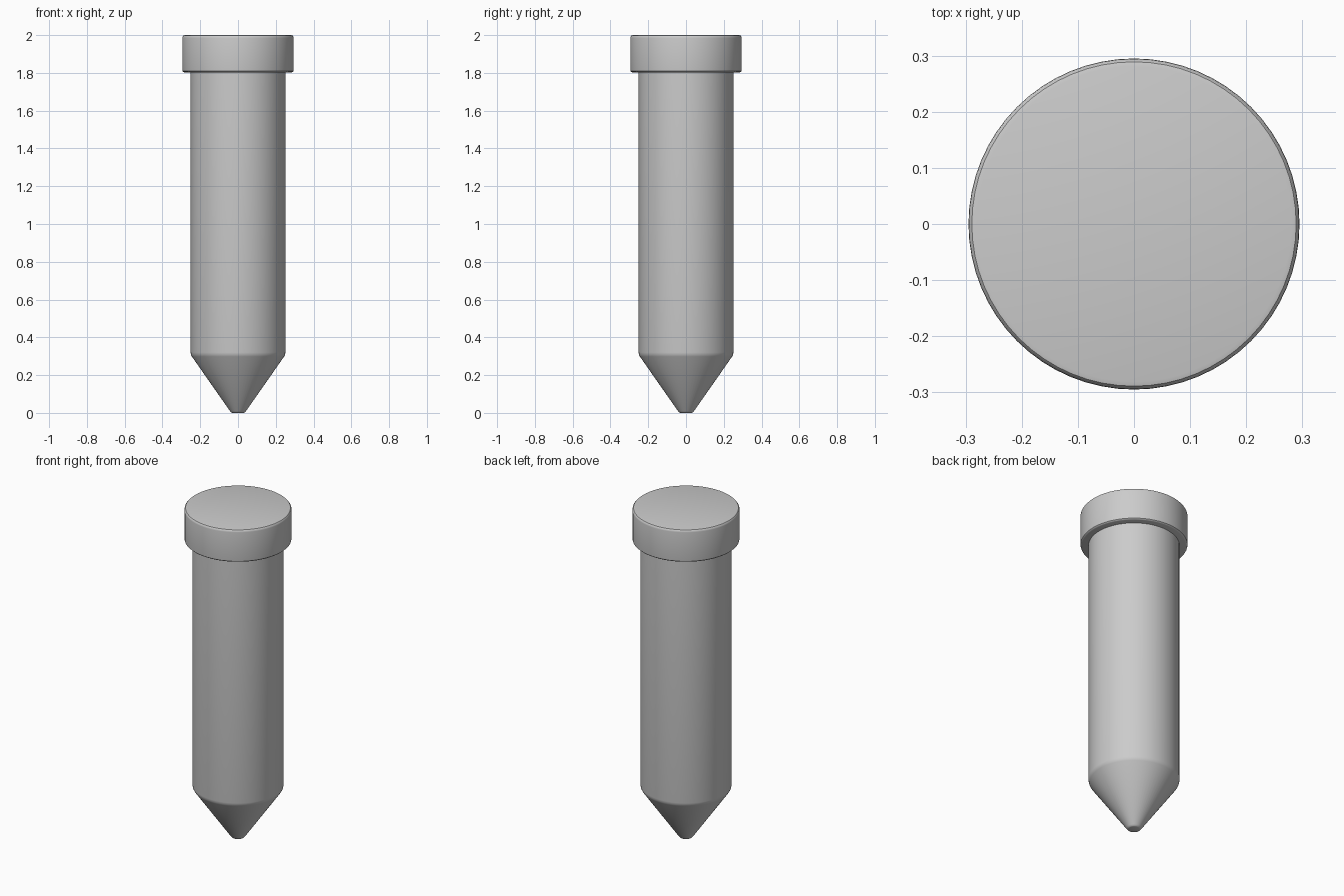
import bpy
import bmesh
from math import tau, radians

SIDES = 64

cube = bpy.data.objects.get("Cube")
if cube:
    bpy.data.objects.remove(cube, do_unlink=True)

# Single grey metal
metal = bpy.data.materials.new("grey metal")
metal.use_nodes = True
grey = (0.6, 0.6, 0.6, 1.0)
metal.diffuse_color = grey
metal.node_tree.nodes["Principled BSDF"].inputs["Base Color"].default_value = grey


def lathe(name, profile):
    """Spin a (radius, height) profile round z and cap both ends."""
    bm = bmesh.new()
    verts = [bm.verts.new((r, 0, z)) for r, z in profile]
    edges = [bm.edges.new(pair) for pair in zip(verts, verts[1:])]
    bmesh.ops.spin(bm, geom=verts + edges, cent=(0, 0, 0), axis=(0, 0, 1),
                   angle=tau, steps=SIDES, use_merge=True)
    bmesh.ops.remove_doubles(bm, verts=bm.verts, dist=0.0001)
    bmesh.ops.holes_fill(bm, edges=[e for e in bm.edges if e.is_boundary], sides=0)
    bmesh.ops.recalc_face_normals(bm, faces=bm.faces)
    mesh = bpy.data.meshes.new(name)
    bm.to_mesh(mesh)
    bm.free()
    mesh.materials.append(metal)
    obj = bpy.data.objects.new(name, mesh)
    bpy.context.collection.objects.link(obj)
    bpy.ops.object.select_all(action="DESELECT")
    obj.select_set(True)
    bpy.context.view_layer.objects.active = obj
    bpy.ops.object.shade_smooth_by_angle(angle=radians(35))
    return obj


# Shank with a softened shoulder, tapering to a small blunt tip
lathe("shank_and_point", [
    (0.030, 0.0), (0.036, 0.002), (0.042, 0.009),
    (0.244, 0.298), (0.249, 0.308), (0.251, 0.320),
    (0.251, 1.81),
])

# Flat head with rounded rims
lathe("head", [
    (0.284, 1.803), (0.290, 1.805), (0.294, 1.809), (0.295, 1.815),
    (0.295, 1.985), (0.294, 1.992), (0.289, 1.998), (0.281, 2.0),
])
